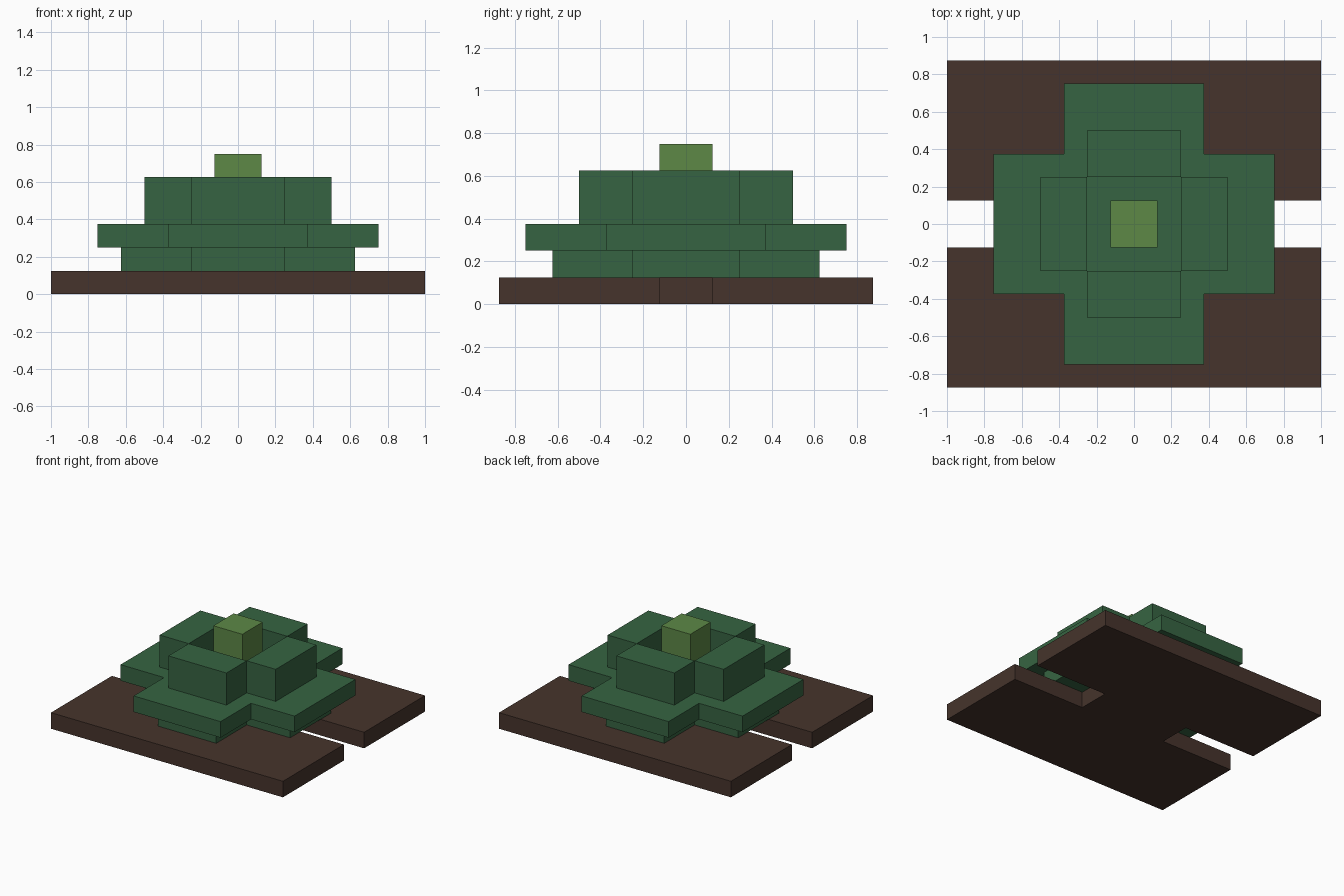
import bpy
import bmesh

cube = bpy.data.objects.get("Cube")
if cube:
    bpy.data.objects.remove(cube, do_unlink=True)


def make_material(name, rgb):
    mat = bpy.data.materials.new(name)
    mat.use_nodes = True
    mat.diffuse_color = (*rgb, 1)
    mat.node_tree.nodes["Principled BSDF"].inputs["Base Color"].default_value = (*rgb, 1)
    return mat


brown = make_material("dark brown", (0.061, 0.034, 0.025))
green = make_material("deep green", (0.037, 0.127, 0.054))
lime = make_material("light green", (0.109, 0.246, 0.061))


def prism(name, outline, bottom, top, mat):
    """Extrude a flat outline from one height to another."""
    bm = bmesh.new()
    face = bm.faces.new([bm.verts.new((x, y, bottom)) for x, y in outline])
    result = bmesh.ops.extrude_face_region(bm, geom=[face], use_keep_orig=True)
    raised = [v for v in result["geom"] if isinstance(v, bmesh.types.BMVert)]
    bmesh.ops.translate(bm, verts=raised, vec=(0, 0, top - bottom))
    bmesh.ops.recalc_face_normals(bm, faces=bm.faces)
    mesh = bpy.data.meshes.new(name)
    bm.to_mesh(mesh)
    bm.free()
    mesh.materials.append(mat)
    obj = bpy.data.objects.new(name, mesh)
    bpy.context.collection.objects.link(obj)
    return obj


def rect(x0, x1, y0, y1):
    return [(x0, y0), (x1, y0), (x1, y1), (x0, y1)]


def turned(points):
    """Repeat a run of points at four quarter turns."""
    outline = []
    for _ in range(4):
        outline += points
        points = [(-y, x) for x, y in points]
    return outline


def cross(reach, half):
    return turned([(reach, -half), (reach, half), (half, half)])


# Base plate with a slot in each side
half_base = [(1, -0.875), (1, -0.125), (0.375, -0.125),
             (0.375, 0.125), (1, 0.125), (1, 0.875)]
prism("base_plate", half_base + [(-x, -y) for x, y in half_base], 0, 0.125, brown)

# Two cross-shaped tiers
prism("lower_tier", cross(0.625, 0.25), 0.125, 0.25, green)
prism("middle_tier", cross(0.75, 0.375), 0.25, 0.375, green)

# Four blocks around an open centre
blocks = {
    "front_block": rect(-0.25, 0.25, -0.5, -0.25),
    "back_block": rect(-0.25, 0.25, 0.25, 0.5),
    "left_block": rect(0.25, 0.5, -0.25, 0.25),
    "right_block": rect(-0.5, -0.25, -0.25, 0.25),
}
for name, outline in blocks.items():
    prism(name, outline, 0.375, 0.625, green)

# Centre post
prism("centre_post", rect(-0.125, 0.125, -0.125, 0.125), 0.375, 0.75, lime)
